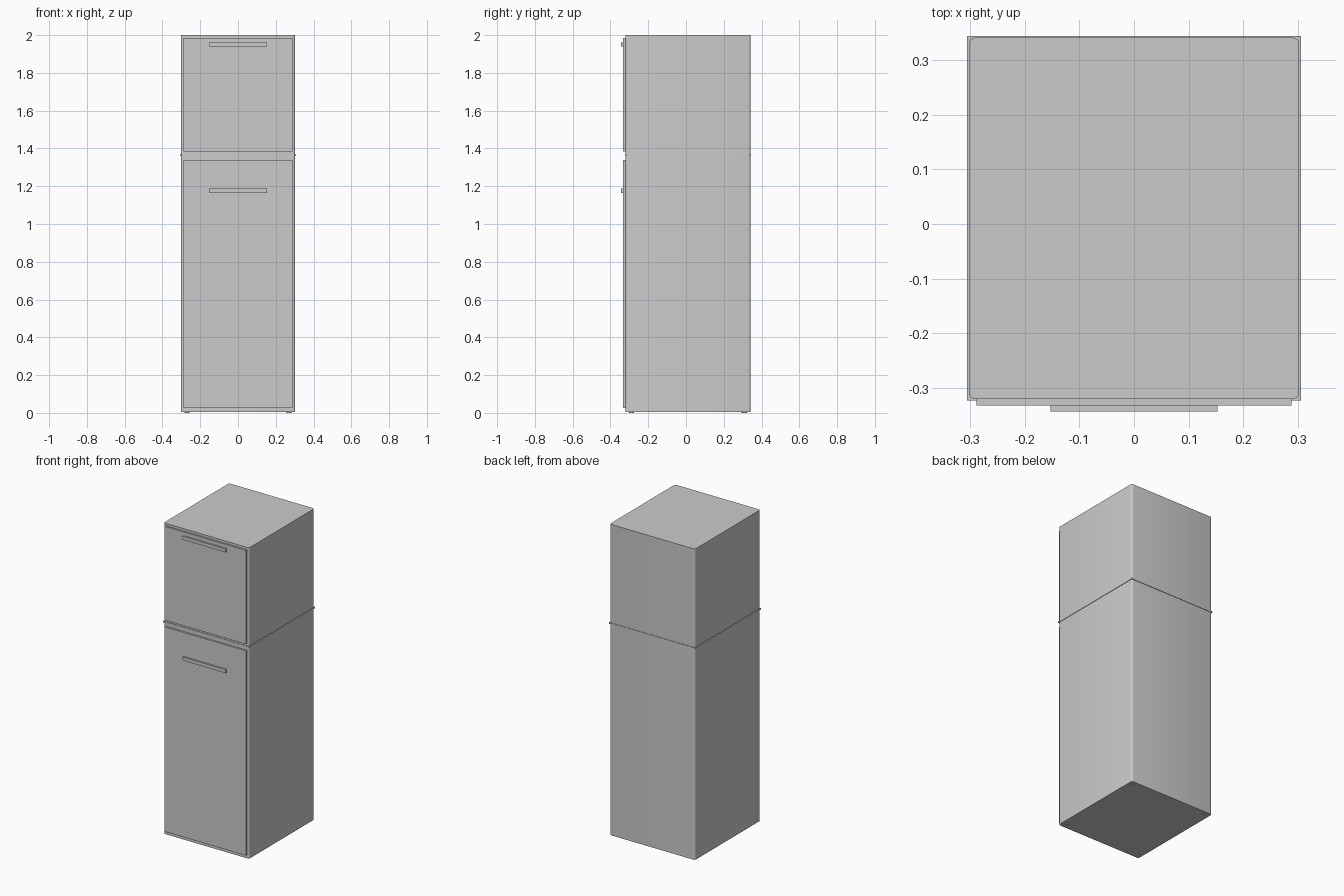
import bpy, bmesh

if "Cube" in bpy.data.objects:
    bpy.data.objects.remove(bpy.data.objects["Cube"])


def box(name, lo, hi, corner=0.0):
    """Axis-aligned box; corner rounds only the vertical edges."""
    bm = bmesh.new()
    bmesh.ops.create_cube(bm, size=1)
    for v in bm.verts:
        for i in range(3):
            v.co[i] = lo[i] if v.co[i] < 0 else hi[i]
    if corner:
        edges = [e for e in bm.edges
                 if abs(e.verts[0].co.z - e.verts[1].co.z) > 1e-4]
        bmesh.ops.bevel(bm, geom=edges, offset=corner, segments=4,
                        profile=0.5, affect='EDGES')
    mesh = bpy.data.meshes.new(name)
    bm.to_mesh(mesh)
    bm.free()
    ob = bpy.data.objects.new(name, mesh)
    bpy.context.collection.objects.link(ob)
    if corner:
        bpy.context.view_layer.objects.active = ob
        ob.select_set(True)
        bpy.ops.object.shade_smooth_by_angle()
        ob.select_set(False)
    return ob


W, FRONT, BACK = 0.303, -0.321, 0.342
SPLIT = 1.364

# Cabinet bodies with rounded vertical corners
box("lower_cabinet", (-W, FRONT, 0.004), (W, BACK, SPLIT - 0.004), 0.012)
box("upper_cabinet", (-W, FRONT, SPLIT + 0.004), (W, BACK, 2.0), 0.012)

# Thin square-cornered divider that stands slightly proud of the cabinets
box("divider_strip", (-0.306, -0.324, SPLIT - 0.004), (0.306, 0.345, SPLIT + 0.004))

# Door panels and their bar handles
for side, z0, z1, hz in (("lower", 0.026, 1.340, 1.176), ("upper", 1.383, 1.985, 1.951)):
    box(side + "_door", (-0.289, -0.333, z0), (0.289, FRONT, z1))
    box(side + "_handle", (-0.153, -0.344, hz - 0.011), (0.153, -0.333, hz + 0.011))

# Round feet under the four corners
for x in (-0.27, 0.27):
    for y in (FRONT + 0.033, BACK - 0.033):
        bpy.ops.mesh.primitive_cylinder_add(vertices=24, radius=0.014, depth=0.006,
                                            location=(x, y, 0.003))
        bpy.context.object.name = "foot"
        bpy.ops.object.shade_smooth_by_angle()
